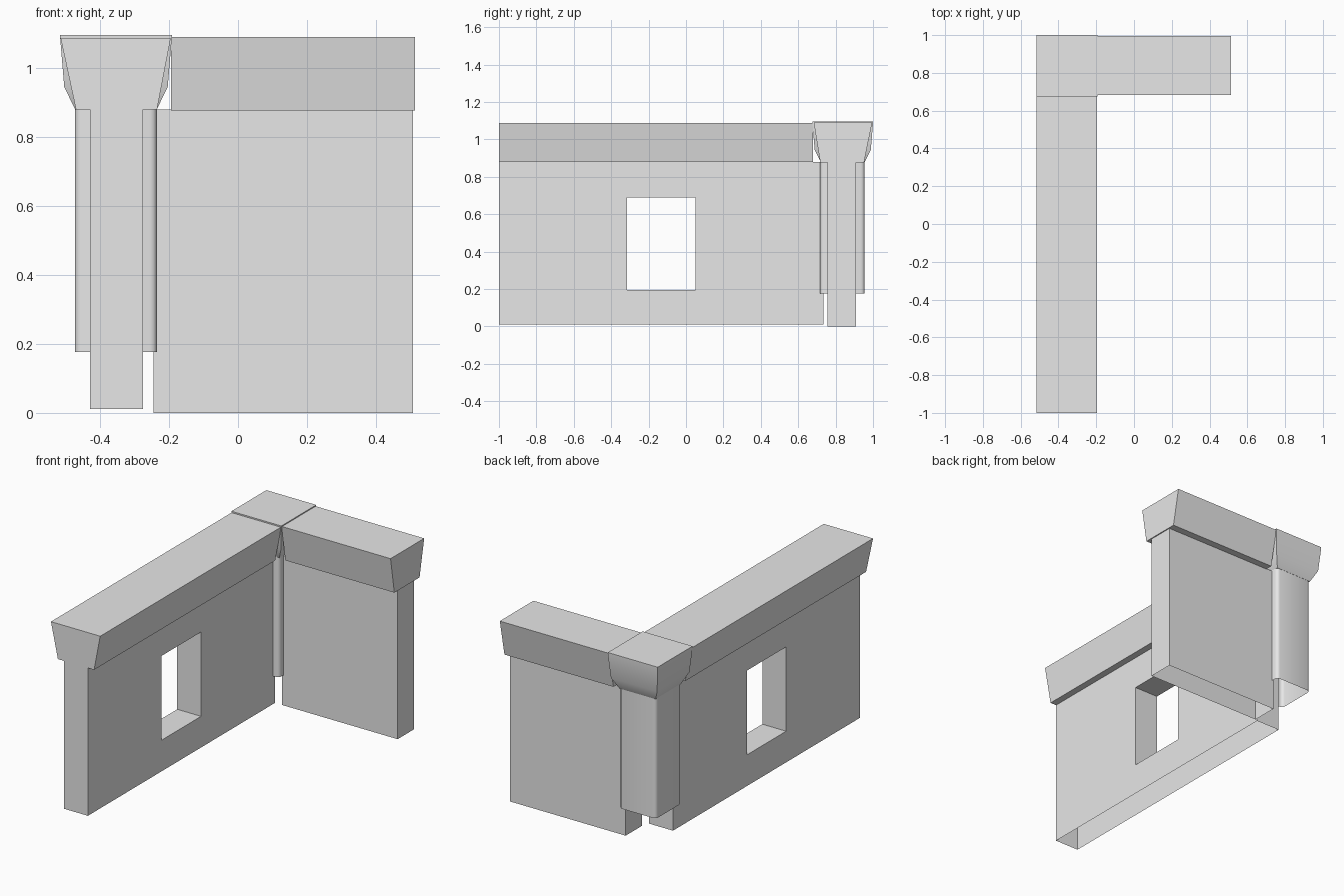
import bpy
import bmesh
from mathutils import Vector

cube = bpy.data.objects.get("Cube")
if cube:
    bpy.data.objects.remove(cube, do_unlink=True)

GREY = (0.8, 0.8, 0.8, 1.0)
stone = bpy.data.materials.new("stone_grey")
stone.use_nodes = True
stone.diffuse_color = GREY
stone.node_tree.nodes["Principled BSDF"].inputs["Base Color"].default_value = GREY


def loft(sections, open_bottom=False):
    """Stack rectangles (x0, x1, y0, y1, z) into one shell."""
    bm = bmesh.new()
    rings = [[bm.verts.new(p) for p in
              ((x0, y0, z), (x1, y0, z), (x1, y1, z), (x0, y1, z))]
             for x0, x1, y0, y1, z in sections]
    for low, high in zip(rings, rings[1:]):
        for i in range(4):
            j = (i + 1) % 4
            bm.faces.new((low[i], low[j], high[j], high[i]))
    bm.faces.new(rings[-1])
    if not open_bottom:
        bm.faces.new(rings[0][::-1])
    return bm


def cut_window(bm, y0, y1, z0, z1):
    """Cut a lined rectangular opening through a wall along x."""
    for axis, values in (((0, 1, 0), (y0, y1)), ((0, 0, 1), (z0, z1))):
        for value in values:
            bmesh.ops.bisect_plane(bm, geom=bm.verts[:] + bm.edges[:] + bm.faces[:],
                                   plane_co=Vector(axis) * value, plane_no=axis)
    inside = [f for f in bm.faces
              if y0 < f.calc_center_median().y < y1
              and z0 < f.calc_center_median().z < z1]
    rim = {e for f in inside for e in f.edges}
    bmesh.ops.delete(bm, geom=inside, context='FACES_ONLY')
    bmesh.ops.bridge_loops(bm, edges=list(rim))
    bmesh.ops.recalc_face_normals(bm, faces=bm.faces[:])


def finish(name, bm, smooth_angle=None):
    mesh = bpy.data.meshes.new(name)
    bm.to_mesh(mesh)
    bm.free()
    mesh.materials.append(stone)
    obj = bpy.data.objects.new(name, mesh)
    bpy.context.collection.objects.link(obj)
    if smooth_angle:
        bpy.ops.object.select_all(action='DESELECT')
        obj.select_set(True)
        bpy.context.view_layer.objects.active = obj
        bpy.ops.object.shade_smooth_by_angle(angle=smooth_angle)
    return obj


# Long wall with a window opening
wall = loft([(-0.43, -0.275, -1, 0.735, z) for z in (0.012, 0.88)], open_bottom=True)
cut_window(wall, -0.315, 0.05, 0.195, 0.69)
finish("long_wall", wall)

# Short wall
finish("short_wall", loft([(-0.245, 0.507, 0.757, 0.91, z) for z in (0, 0.88)],
                          open_bottom=True))

# Flared copings on both walls
finish("long_coping", loft([(-0.47, -0.235, -1, 0.68, 0.88),
                            (-0.515, -0.195, -1, 0.68, 1.088)]))
finish("short_coping", loft([(-0.195, 0.513, 0.718, 0.952, 0.877),
                             (-0.195, 0.513, 0.683, 0.995, 1.09)]))

# Corner pillar with softened upright edges
pillar = loft([(-0.473, -0.235, 0.717, 0.955, z) for z in (0.177, 0.885)],
              open_bottom=True)
uprights = [e for e in pillar.edges
            if abs(e.verts[0].co.z - e.verts[1].co.z) > 0.1]
bmesh.ops.bevel(pillar, geom=uprights, offset=0.02, segments=3,
                profile=0.5, affect='EDGES')
finish("corner_pillar", pillar, 0.7)

# Corner cap: a flared block with a thin top band
CX, CY = -0.354, 0.838
cap = loft([(CX - r, CX + r, CY - r, CY + r, z) for r, z in
            ((0.118, 0.88), (0.15, 0.945), (0.162, 1.088), (0.162, 1.096))])
finish("corner_cap", cap, 0.7)
